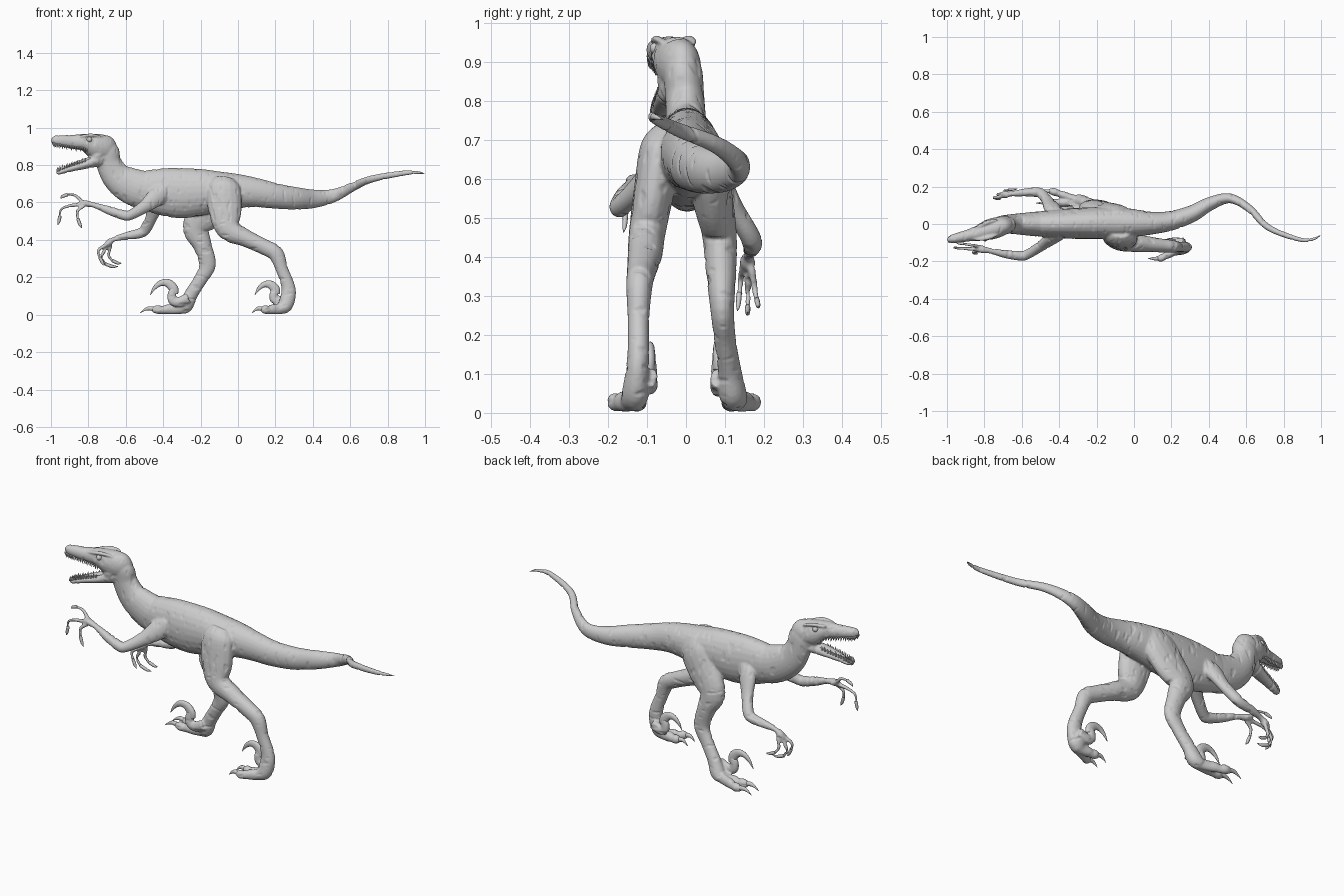
import bpy, bmesh, math
from mathutils import Vector, noise

def spline(rows, steps):
    """Catmull-Rom through rows of (x, y, z, side radius, depth radius)."""
    out, n = [], len(rows)
    for i in range(n - 1):
        a, b, c, d = (rows[max(0, min(n - 1, i + k))] for k in (-1, 0, 1, 2))
        for s in range(steps):
            t = s / steps
            out.append([.5 * (2*q + (r-p)*t + (2*p-5*q+4*r-w)*t*t + (3*q-p-3*r+w)*t**3)
                        for p, q, r, w in zip(a, b, c, d)])
    return out + [list(rows[-1])]

def loft(bm, rows, seg=16, steps=5):
    pts = spline(rows, steps)
    pos = [Vector(p[:3]) for p in pts]
    rings = []
    for i, p in enumerate(pts):
        t = (pos[min(i+1, len(pos)-1)] - pos[max(i-1, 0)]).normalized()
        side = Vector((0, 1, 0))
        side = (side - t * side.dot(t)).normalized()
        up = t.cross(side)
        ra, rb = max(p[3], .0008), max(p[4], .0008)
        rings.append([bm.verts.new(pos[i] + side * ra * math.cos(a) + up * rb * math.sin(a))
                      for a in (2 * math.pi * k / seg for k in range(seg))])
    for r0, r1 in zip(rings, rings[1:]):
        for k in range(seg):
            j = (k + 1) % seg
            bm.faces.new((r0[k], r0[j], r1[j], r1[k]))
    bm.faces.new(rings[0][::-1])
    bm.faces.new(rings[-1])

def finish(bm, name):
    bmesh.ops.recalc_face_normals(bm, faces=bm.faces)
    me = bpy.data.meshes.new(name)
    bm.to_mesh(me)
    bm.free()
    ob = bpy.data.objects.new(name, me)
    bpy.context.collection.objects.link(ob)
    for p in me.polygons:
        p.use_smooth = True
    return ob

skin, claws, teeth = bmesh.new(), bmesh.new(), bmesh.new()

# tail, torso and neck
loft(skin, [
    (1.0, -.058, .752, .003, .004), (.96, -.08, .76, .008, .009), (.885, -.083, .757, .012, .014),
    (.72, -.02, .727, .017, .019), (.62, .08, .687, .02, .024), (.515, .137, .638, .026, .035),
    (.41, .11, .62, .036, .049), (.31, .055, .622, .045, .06), (.2, .018, .635, .052, .068),
    (.1, .005, .652, .06, .078), (0, .005, .66, .075, .092), (-.1, .005, .658, .085, .108),
    (-.2, .005, .655, .085, .125), (-.3, .003, .65, .083, .134), (-.4, .001, .657, .077, .127),
    (-.5, 0, .668, .068, .105)], 24)
loft(skin, [
    (-.4, .001, .66, .06, .1), (-.5, 0, .665, .067, .103), (-.585, 0, .695, .06, .095),
    (-.65, 0, .74, .053, .079), (-.69, -.003, .81, .05, .068), (-.703, -.008, .875, .05, .066),
    (-.72, -.012, .91, .04, .04)], 24)

# skull with upper jaw, then lower jaw
skull = [(-.665, -.002, .875, .03, .045), (-.7, -.01, .885, .05, .07), (-.76, -.026, .9, .056, .069),
         (-.82, -.045, .921, .046, .047), (-.88, -.06, .924, .033, .038), (-.94, -.073, .929, .027, .031),
         (-.98, -.081, .933, .021, .025), (-.998, -.085, .935, .01, .014)]
jaw = [(-.69, -.008, .85, .035, .04), (-.75, -.025, .828, .044, .036), (-.82, -.045, .802, .036, .023),
       (-.89, -.06, .783, .027, .018), (-.95, -.073, .764, .02, .014), (-.972, -.079, .757, .01, .008)]
loft(skin, skull, 20)
loft(skin, jaw, 20)
for s in (-1, 1):
    # brow ridge and cheek
    loft(skin, [(-.73, -.017+s*.04, .95, .006, .006), (-.78, -.032+s*.042, .96, .012, .009),
                (-.83, -.047+s*.034, .955, .01, .008), (-.87, -.057+s*.022, .948, .004, .004)], 10)
    loft(skin, [(-.72, -.015+s*.03, .89, .016, .02), (-.75, -.024+s*.032, .855, .018, .026),
                (-.77, -.03+s*.028, .825, .01, .014)], 10)

# teeth along both jaws
def tooth_row(rows, up, first, last):
    pts = [p for p in spline(rows, 5) if last < p[0] < first]
    for i, p in enumerate(pts):
        size = .02 if i % 2 else .015
        for s in (-1, 1):
            x, y, z = p[0], p[1] + s * p[3] * .72, p[2] + up * p[4] * .6
            loft(teeth, [(x, y, z, .005, .005), (x, y, z + up * size * .6, .004, .004),
                         (x + .004, y, z + up * (size + .006), .0005, .0005)], 6, 2)
tooth_row(skull, -1, -.8, -.992)
tooth_row(jaw, 1, -.81, -.968)

# legs: hip, thigh, knee, hock, ankle, sole
near_leg = [(-.07, -.045, .73, .03, .05), (-.075, -.062, .68, .055, .088), (-.07, -.083, .565, .052, .09),
            (-.05, -.1, .46, .047, .066), (.04, -.105, .41, .045, .047), (.145, -.115, .36, .037, .042),
            (.203, -.12, .325, .034, .042), (.235, -.122, .243, .028, .033), (.265, -.122, .163, .028, .036),
            (.27, -.125, .11, .03, .04), (.252, -.13, .05, .035, .04), (.215, -.14, .028, .03, .026)]
far_leg = [(-.08, .04, .73, .03, .05), (-.1, .052, .66, .052, .095), (-.16, .067, .56, .052, .095),
           (-.222, .085, .465, .045, .075), (-.19, .09, .37, .04, .05), (-.163, .093, .268, .031, .045),
           (-.2, .1, .19, .028, .036), (-.25, .112, .11, .03, .036), (-.28, .12, .05, .036, .04),
           (-.31, .13, .028, .03, .026)]
loft(skin, near_leg)
loft(skin, far_leg)

def foot(ax, y, s, length, k):
    # two walking toes with claws
    for off, r in ((.055, .021), (-.008, .023)):
        at = lambda f, z, a, b: (ax - f*length, y + s*off*min(1, f*1.5), z, a, b)
        loft(skin, [at(0, .04, .028, .034), at(.25, .03, r, .028), at(.42, .029, r, .026),
                    at(.52, .025, r*.85, .021), at(.64, .028, r, .024), at(.76, .026, r*.5, .014)], 12)
        loft(claws, [at(.7, .03, .011, .013), at(.84, .034, .009, .011), at(.95, .024, .005, .006),
                     at(1.04, .009, .001, .001)], 10)
    # raised inner toe with the sickle claw
    hx, hy, hz = ax + .025, y - s*.038, .11
    p = lambda dx, dz, a, b: (hx + dx*k, hy, hz + dz*k, a, b)
    loft(skin, [p(-.01, -.02, .02, .028), p(-.06, -.042, .02, .027), p(-.095, -.035, .019, .024),
                p(-.098, .0, .018, .024), p(-.09, .03, .015, .02)], 12)
    loft(claws, [p(-.085, .0, .013, .02), p(-.09, .03, .014, .025), p(-.118, .058, .012, .022),
                 p(-.155, .06, .01, .016), p(-.19, .035, .006, .01), p(-.215, -.005, .001, .001)], 12)
foot(.252, -.13, -1, .17, .87)
foot(-.28, .12, 1, .235, 1)

# arms: shoulder, elbow, wrist, palm
loft(skin, [(-.38, -.05, .68, .025, .04), (-.43, -.072, .635, .032, .052), (-.5, -.12, .578, .027, .035),
            (-.575, -.165, .533, .026, .027), (-.61, -.17, .532, .026, .027), (-.69, -.16, .558, .022, .023),
            (-.77, -.143, .586, .015, .014), (-.82, -.135, .595, .02, .018), (-.85, -.13, .595, .012, .01)])
loft(skin, [(-.38, .05, .66, .025, .04), (-.43, .078, .61, .032, .05), (-.46, .12, .53, .026, .034),
            (-.492, .16, .462, .026, .03), (-.52, .17, .437, .026, .027), (-.59, .168, .422, .021, .022),
            (-.66, .16, .406, .014, .014), (-.69, .158, .385, .02, .018), (-.71, .158, .365, .012, .01)])

def finger(y0, y1, path):
    n = len(path) - 1
    rows = []
    for i, (x, z) in enumerate(path):
        rows.append((x, y0 + (y1 - y0) * i / n, z, .0115 - .0015*i, .0115 - .0015*i))
    loft(skin, rows[:-1], 10)
    (ax, ay, az), (bx, by, bz) = rows[-2][:3], rows[-1][:3]
    ox, oz = ax - rows[-3][0], az - rows[-3][2]
    loft(claws, [(ax - ox*.1, ay, az - oz*.1, .007, .009),
                 ((ax+bx)/2 + ox*.12, (ay+by)/2, (az+bz)/2 + oz*.12, .006, .0085),
                 (bx, by, bz, .001, .001)], 8)
for y0, y1, path in (
    (-.125, -.1, [(-.81, .59), (-.84, .61), (-.87, .638), (-.915, .643), (-.95, .62)]),
    (-.135, -.125, [(-.82, .592), (-.87, .587), (-.91, .58), (-.947, .562), (-.952, .525), (-.963, .48)]),
    (-.14, -.16, [(-.81, .59), (-.84, .572), (-.86, .55), (-.856, .51), (-.834, .463)]),
    (.15, .132, [(-.68, .395), (-.715, .368), (-.748, .342), (-.738, .303), (-.713, .262)]),
    (.16, .158, [(-.69, .385), (-.712, .345), (-.73, .307), (-.706, .267), (-.64, .258)]),
    (.165, .188, [(-.68, .39), (-.685, .355), (-.692, .318), (-.67, .286), (-.622, .275)])):
    finger(y0, y1, path)

# fuse the flesh into one skin
body = finish(skin, "body_skin")
bpy.context.view_layer.objects.active = body
body.select_set(True)
m = body.modifiers.new("fuse", 'REMESH')
m.mode, m.voxel_size = 'VOXEL', .0052
bpy.ops.object.modifier_apply(modifier=m.name)
m = body.modifiers.new("soften", 'SMOOTH')
m.factor, m.iterations = .5, 5
bpy.ops.object.modifier_apply(modifier=m.name)

# short creases across the back, neck, tail and limbs
normals = [v.normal.copy() for v in body.data.vertices]
for v, n in zip(body.data.vertices, normals):
    c = v.co
    f = noise.noise(Vector((c.x*55, c.y*22, c.z*20))) if c.z > .5 else noise.noise(Vector((c.x*20, c.y*22, c.z*55)))
    if f > .3:
        v.co = c - n * min(.003, (f - .3) * .015)
for p in body.data.polygons:
    p.use_smooth = True

finish(claws, "claws")
finish(teeth, "teeth")

# tongue
tongue = bmesh.new()
loft(tongue, [(-.74, -.022, .845, .022, .012), (-.82, -.045, .826, .022, .009),
              (-.89, -.06, .803, .014, .006), (-.93, -.069, .787, .004, .003)], 12)
finish(tongue, "tongue")

# eyes
for s, name in ((-1, "eye_near"), (1, "eye_far")):
    bpy.ops.mesh.primitive_uv_sphere_add(segments=20, ring_count=12, radius=.015,
                                         location=(-.795, -.037 + s*.041, .936))
    bpy.context.object.name = name
    bpy.ops.object.shade_smooth()
